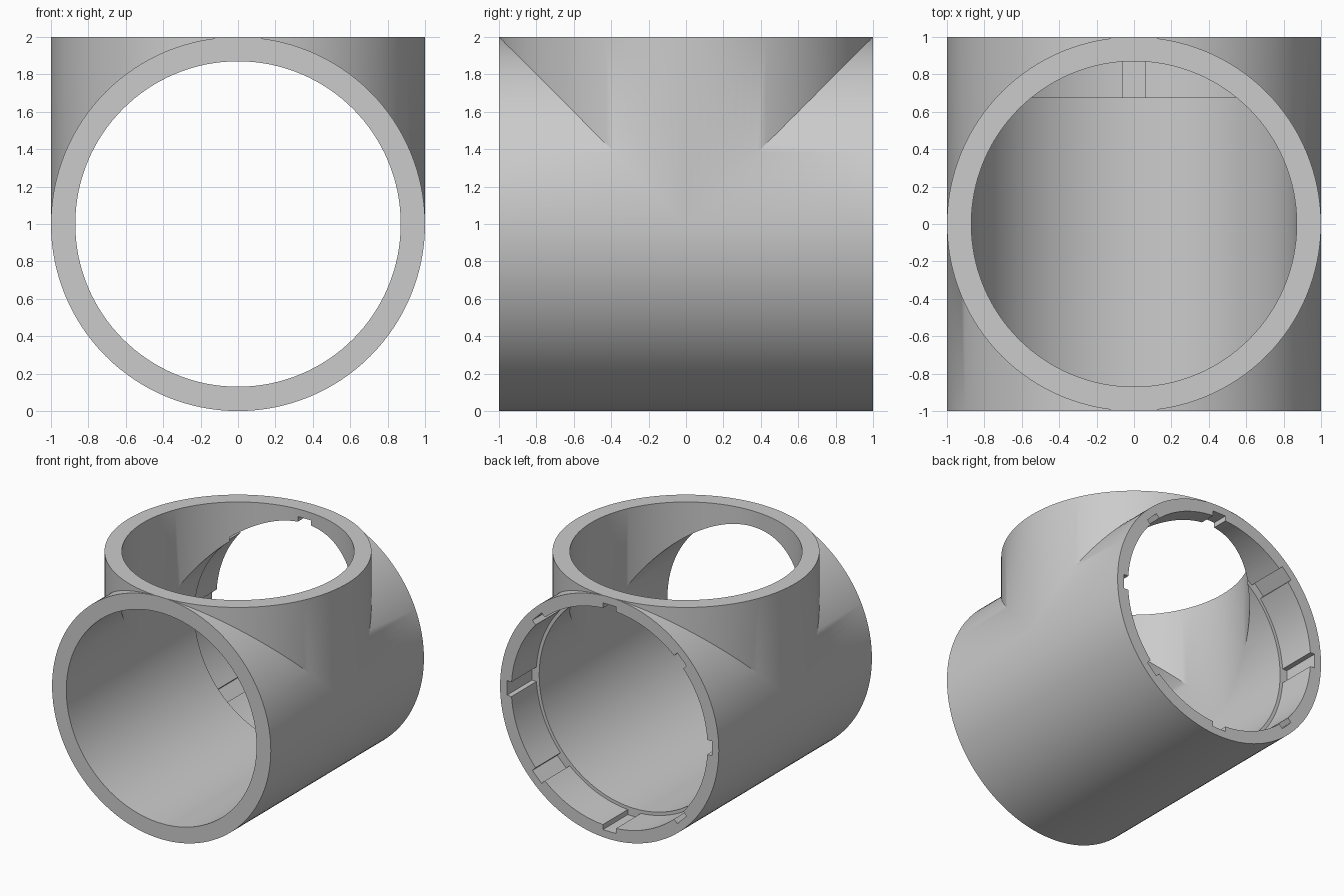
import bpy, bmesh
from math import sin, cos, pi, asin, radians

if "Cube" in bpy.data.objects:
    bpy.data.objects.remove(bpy.data.objects["Cube"])

N = 128  # sides of every round section

grey = bpy.data.materials.new("light grey")
grey.diffuse_color = (0.6, 0.6, 0.6, 1)
grey.use_nodes = True
grey.node_tree.nodes["Principled BSDF"].inputs["Base Color"].default_value = grey.diffuse_color


def finish(name, bm):
    bmesh.ops.remove_doubles(bm, verts=bm.verts, dist=1e-5)
    bmesh.ops.recalc_face_normals(bm, faces=bm.faces)
    me = bpy.data.meshes.new(name)
    bm.to_mesh(me)
    bm.free()
    ob = bpy.data.objects.new(name, me)
    bpy.context.collection.objects.link(ob)
    me.materials.append(grey)
    return ob


def tee(name, r, reach):
    """Solid tee: a tube along y, mitred into an upright branch of equal radius."""
    bm = bmesh.new()

    def face(pts):
        clean = []
        for p in pts:
            if all(sum((a - b) ** 2 for a, b in zip(p, q)) > 1e-10 for q in clean):
                clean.append(p)
        if len(clean) > 2:
            bm.faces.new([bm.verts.new((x, y, z + 1)) for x, y, z in clean])

    ring = [(r * cos(2 * pi * i / N), r * sin(2 * pi * i / N)) for i in range(N)]
    for i in range(N):
        (x0, h0), (x1, h1) = ring[i], ring[(i + 1) % N]
        m0, m1 = max(h0, 0), max(h1, 0)
        for s in (-1, 1):
            # run of the tube up to the mitre
            face([(x0, s * reach, h0), (x1, s * reach, h1),
                  (x1, s * m1, h1), (x0, s * m0, h0)])
            # branch wall above the mitre
            if i < N // 2:
                face([(x0, s * m0, m0), (x1, s * m1, m1),
                      (x1, s * m1, reach), (x0, s * m0, reach)])
    for s in (-1, 1):
        face([(x, s * reach, h) for x, h in ring])
    face([(x, h, reach) for x, h in ring])
    return finish(name, bm)


def socket(name, r, slot_r, half, y0, y1):
    """Round recess with eight flat-bottomed key slots, running along y."""
    pts = []
    d = asin(half / r)
    for k in range(8):
        a = k * pi / 4
        for t in (-half, half):
            pts.append((slot_r * cos(a) - t * sin(a), slot_r * sin(a) + t * cos(a)))
        for j in range(15):
            b = a + d + (pi / 4 - 2 * d) * j / 14
            pts.append((r * cos(b), r * sin(b)))
    bm = bmesh.new()
    low, high = ([bm.verts.new((x, y, z + 1)) for x, z in pts] for y in (y0, y1))
    bm.faces.new(low)
    bm.faces.new(high)
    for i in range(len(pts)):
        j = (i + 1) % len(pts)
        bm.faces.new((low[i], low[j], high[j], high[i]))
    return finish(name, bm)


# Outer body, then the bores and the keyed socket at the back
body = tee("pipe_tee", 1.0, 1.0)
cutters = [tee("bore_cutter", 0.87, 1.2),
           socket("socket_cutter", 0.897, 0.937, 0.06, 0.675, 1.2)]

bpy.context.view_layer.objects.active = body
body.select_set(True)
for c in cutters:
    c.hide_render = True
    mod = body.modifiers.new("cut", 'BOOLEAN')
    mod.operation = 'DIFFERENCE'
    mod.solver = 'EXACT'
    mod.object = c
    bpy.ops.object.modifier_apply(modifier=mod.name)
for c in cutters:
    bpy.data.objects.remove(c)

bpy.ops.object.shade_smooth_by_angle(angle=radians(30))
